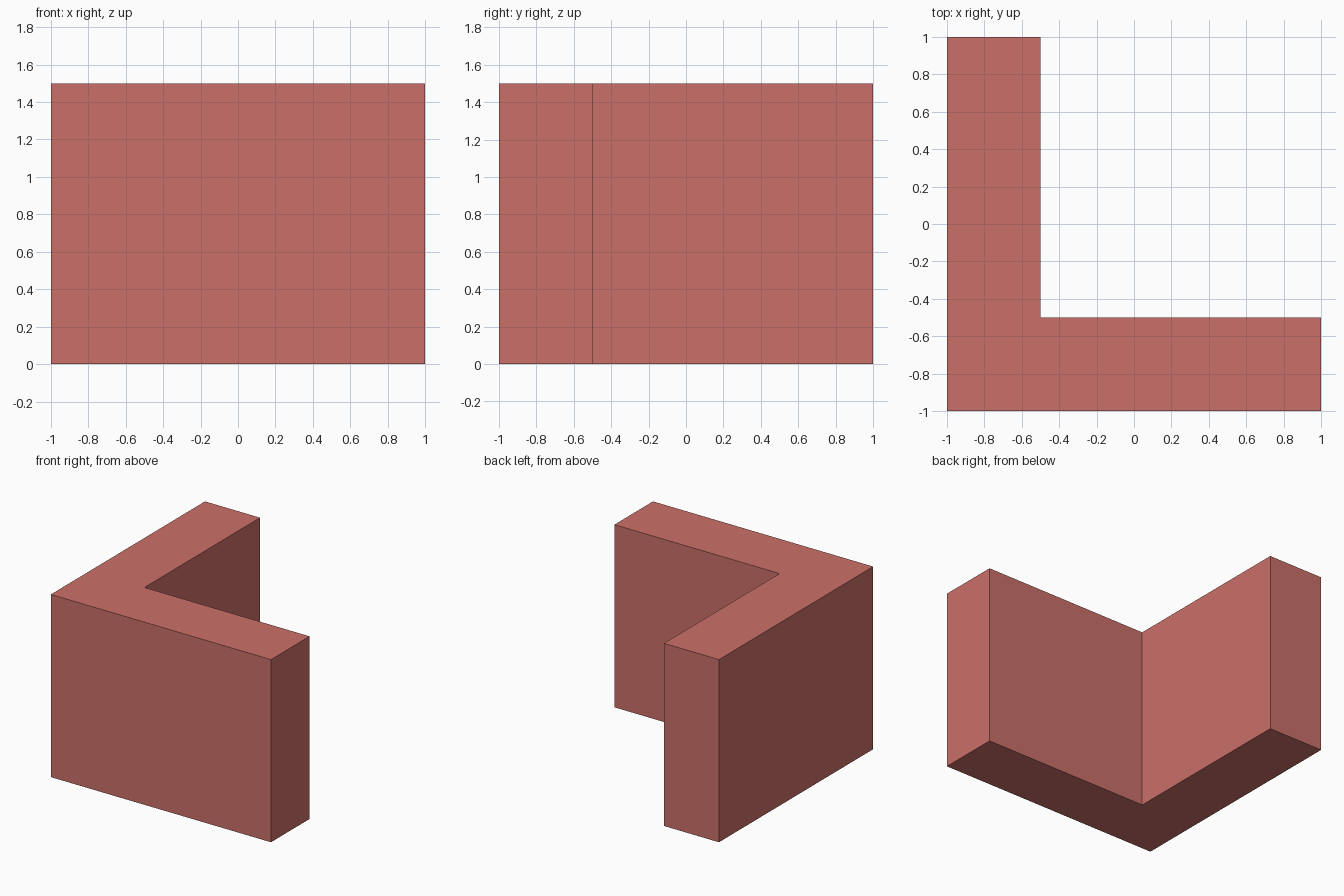
import bpy
import bmesh

if "Cube" in bpy.data.objects:
    bpy.data.objects.remove(bpy.data.objects["Cube"])

HEIGHT = 1.5

# L-shaped footprint: one wing along the left side, one along the front
FOOTPRINT = [(-1, -1), (-0.5, -1), (1, -1), (1, -0.5), (-0.5, -0.5), (-0.5, 1), (-1, 1)]

bm = bmesh.new()
base = bm.faces.new([bm.verts.new((x, y, 0)) for x, y in FOOTPRINT])
top = bmesh.ops.extrude_face_region(bm, geom=[base], use_keep_orig=True)["geom"]
bmesh.ops.translate(bm, vec=(0, 0, HEIGHT), verts=[g for g in top if isinstance(g, bmesh.types.BMVert)])

# Seam where the two wings meet, on top and bottom
for z in (0, HEIGHT):
    ends = [v for v in bm.verts if abs(v.co.z - z) < 1e-4 and abs(v.co.x + 0.5) < 1e-4 and v.co.y < 0]
    bmesh.ops.connect_verts(bm, verts=ends)

# Keep the front a single flat face
front = [e for e in bm.edges if all(abs(v.co.x + 0.5) < 1e-4 and abs(v.co.y + 1) < 1e-4 for v in e.verts)]
bmesh.ops.dissolve_edges(bm, edges=front, use_verts=False)
bmesh.ops.recalc_face_normals(bm, faces=bm.faces)

mesh = bpy.data.meshes.new("corner_wall")
bm.to_mesh(mesh)
bm.free()
wall = bpy.data.objects.new("corner_wall", mesh)
bpy.context.collection.objects.link(wall)

# Dusty red finish
red = bpy.data.materials.new("dusty_red")
red.diffuse_color = (0.6, 0.16, 0.14, 1)
red.use_nodes = True
red.node_tree.nodes["Principled BSDF"].inputs["Base Color"].default_value = red.diffuse_color
mesh.materials.append(red)
